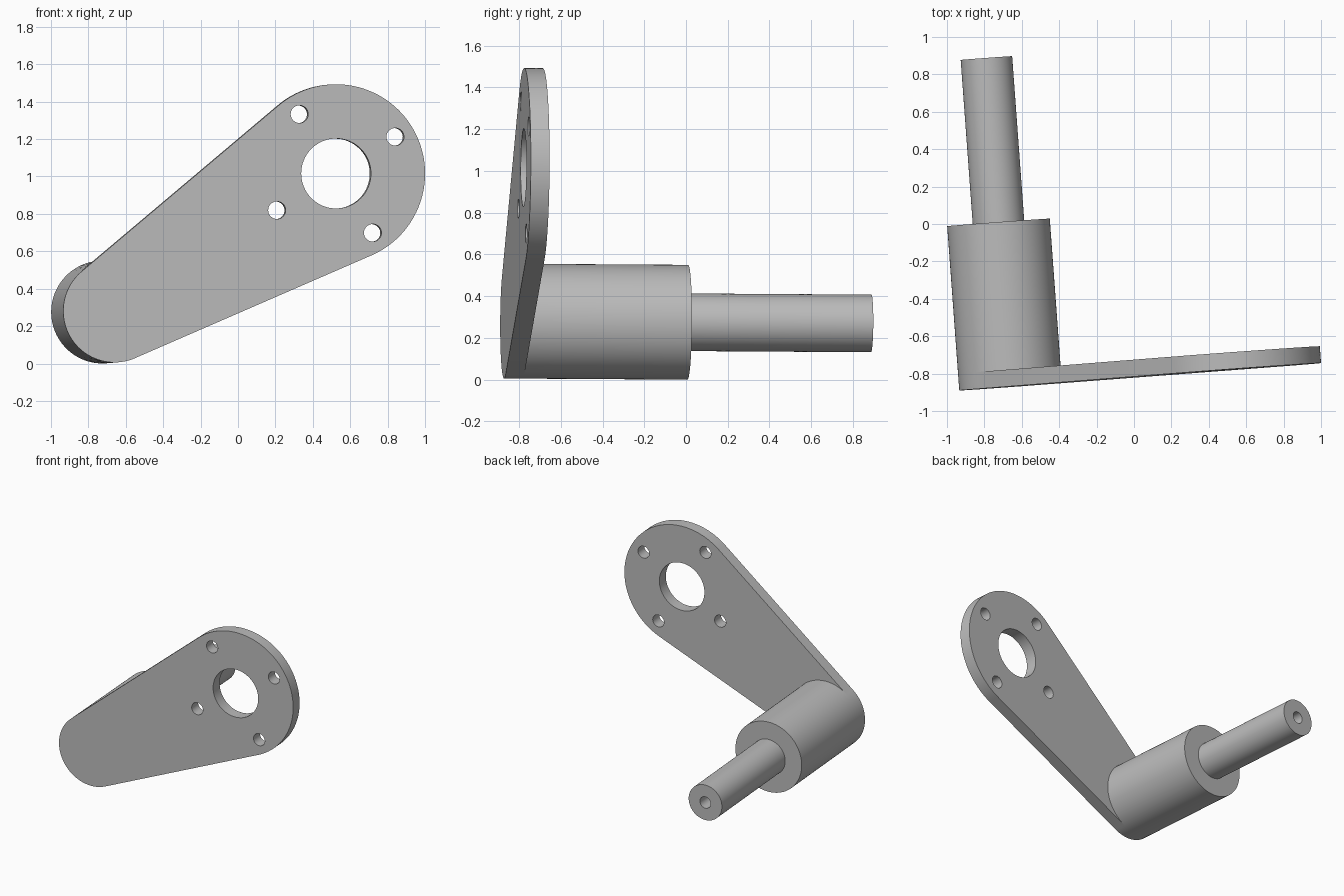
import bpy, bmesh
from math import sin, cos, pi, radians, asin, atan2, hypot
from mathutils import Matrix, Vector

cube = bpy.data.objects.get("Cube")
if cube:
    bpy.data.objects.remove(cube, do_unlink=True)

# Brushed grey metal
metal = bpy.data.materials.new("grey_metal")
metal.use_nodes = True
grey = (0.5, 0.5, 0.5, 1)
metal.diffuse_color = grey
metal.node_tree.nodes["Principled BSDF"].inputs["Base Color"].default_value = grey

# Local frame: x and y lie in the plate, -z runs back along the shaft
FRAME = (Matrix.Translation((-0.66, -0.87, 0.281))
         @ Matrix.Rotation(radians(4.2), 4, 'Z')
         @ Matrix.Rotation(radians(89.63), 4, 'X'))
THICK, BARREL_END, ROD_END = 0.09, 0.881, 1.762
BARREL_R, HEAD_R, ROD_R, BOLT_R = 0.275, 0.477, 0.138, 0.047


def finish(bm, name):
    bmesh.ops.recalc_face_normals(bm, faces=bm.faces)
    mesh = bpy.data.meshes.new(name)
    bm.to_mesh(mesh)
    bm.free()
    mesh.materials.append(metal)
    obj = bpy.data.objects.new(name, mesh)
    obj.matrix_world = FRAME
    bpy.context.collection.objects.link(obj)
    bpy.ops.object.select_all(action='DESELECT')
    obj.select_set(True)
    bpy.context.view_layer.objects.active = obj
    bpy.ops.object.shade_smooth_by_angle(angle=radians(30))
    return obj


def arc(center, r, start, end, steps):
    return [(center[0] + r * cos(start + (end - start) * i / steps),
             center[1] + r * sin(start + (end - start) * i / steps))
            for i in range(steps + 1)]


def add_loop(bm, points):
    verts = [bm.verts.new((x, y, 0)) for x, y in points]
    for a, b in zip(verts, verts[1:] + verts[:1]):
        bm.edges.new((a, b))


def lathe(name, profile, segments=96):
    """Spin (radius, depth) points around the shaft axis."""
    bm = bmesh.new()
    verts = [bm.verts.new((r, 0, -d)) for r, d in profile]
    edges = [bm.edges.new(pair) for pair in zip(verts, verts[1:])]
    bmesh.ops.spin(bm, geom=verts + edges, cent=(0, 0, 0), axis=(0, 0, 1),
                   angle=2 * pi, steps=segments, use_duplicate=False)
    bmesh.ops.remove_doubles(bm, verts=bm.verts, dist=1e-5)
    return finish(bm, name)


# Tapered arm plate: two arcs joined by tangents, with bore and bolt holes
head = (1.188, 0.735)
tilt = atan2(head[1], head[0])
taper = asin((HEAD_R - BARREL_R) / hypot(*head))
side = pi / 2 + taper
bm = bmesh.new()
add_loop(bm, arc(head, HEAD_R, tilt - side, tilt + side, 72)
         + arc((0, 0), BARREL_R, tilt + side, tilt + 2 * pi - side, 48))
holes = [(head, 0.187, 64)]
for k in range(4):
    a = tilt + k * pi / 2
    holes.append(((head[0] + 0.373 * cos(a), head[1] + 0.373 * sin(a)), BOLT_R, 32))
for center, r, steps in holes:
    add_loop(bm, arc(center, r, 0, 2 * pi, steps)[:-1])
bmesh.ops.triangle_fill(bm, edges=bm.edges[:], use_beauty=True)
back = bmesh.ops.extrude_face_region(bm, geom=bm.faces[:])["geom"]
bmesh.ops.translate(bm, vec=Vector((0, 0, -THICK)),
                    verts=[g for g in back if isinstance(g, bmesh.types.BMVert)])
finish(bm, "arm_plate")

# Thick barrel behind the plate, and the slim rod with a blind end hole
lathe("barrel", [(BARREL_R, THICK), (BARREL_R, BARREL_END), (ROD_R, BARREL_END)])
lathe("rod", [(ROD_R, BARREL_END), (ROD_R, ROD_END), (BOLT_R * 0.95, ROD_END),
              (BOLT_R * 0.95, ROD_END - 0.4), (0, ROD_END - 0.4)])
